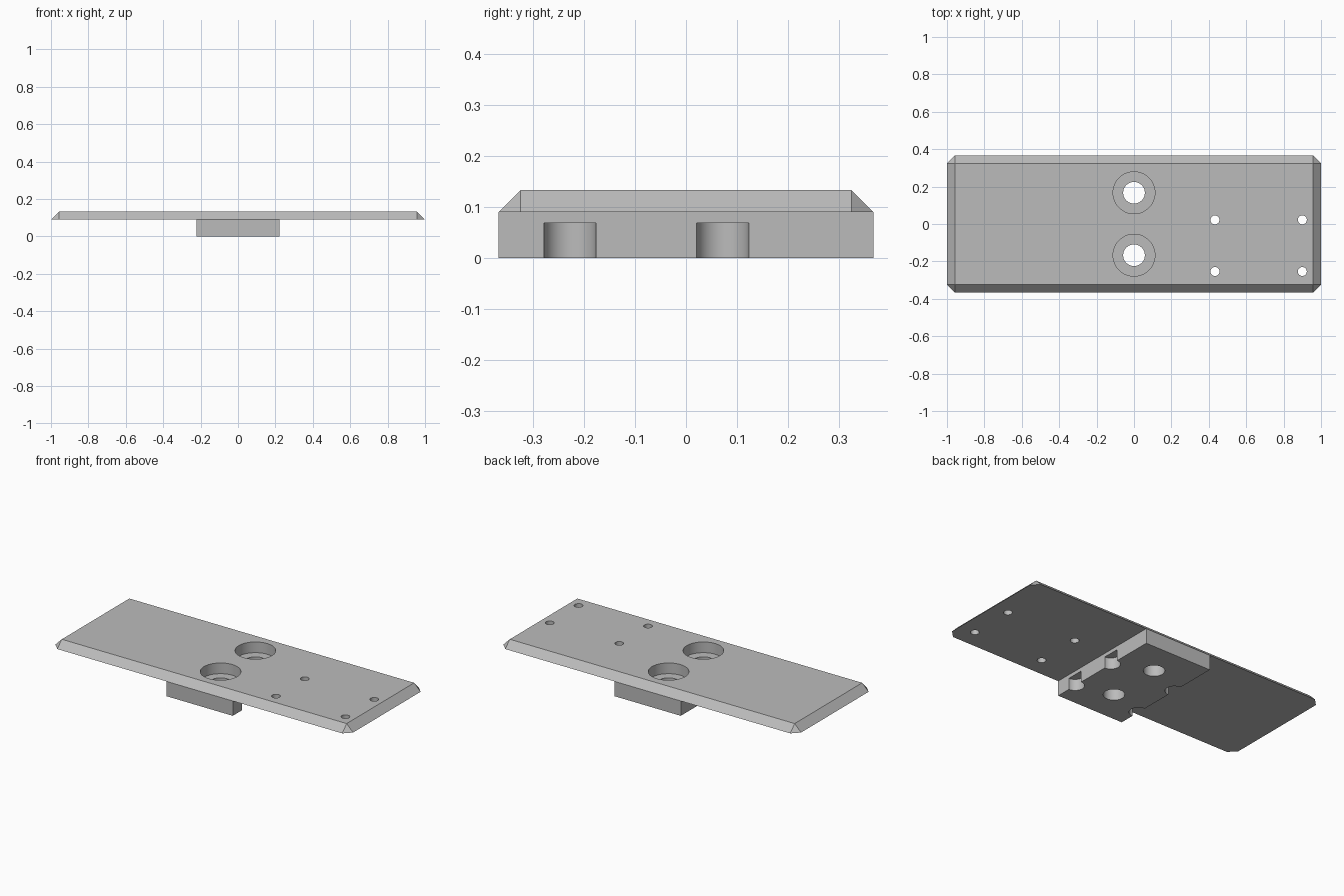
import bpy
import bmesh
import math

cube = bpy.data.objects.get("Cube")
if cube:
    bpy.data.objects.remove(cube, do_unlink=True)

HALF_X, HALF_Y = 1.0, 0.367
BLOCK_X = 0.222
SEAM, TOP = 0.09, 0.133
BEVEL = TOP - SEAM
POCKET = 0.068

grey = bpy.data.materials.new("plain grey")
grey.use_nodes = True
colour = (0.5, 0.5, 0.5, 1)
grey.diffuse_color = colour
grey.node_tree.nodes["Principled BSDF"].inputs["Base Color"].default_value = colour


def finish(name, bm):
    bmesh.ops.recalc_face_normals(bm, faces=bm.faces)
    mesh = bpy.data.meshes.new(name)
    bm.to_mesh(mesh)
    bm.free()
    mesh.materials.append(grey)
    obj = bpy.data.objects.new(name, mesh)
    bpy.context.collection.objects.link(obj)
    return obj


def cylinder(name, x, y, radius, low, high, sides=64):
    bm = bmesh.new()
    bmesh.ops.create_cone(bm, cap_ends=True, segments=sides,
                          radius1=radius, radius2=radius, depth=high - low)
    bmesh.ops.translate(bm, verts=bm.verts, vec=(x, y, (low + high) / 2))
    return finish(name, bm)


def combine(target, tool, operation):
    tool.hide_render = True
    mod = target.modifiers.new(tool.name, 'BOOLEAN')
    mod.operation = operation
    mod.solver = 'EXACT'
    mod.object = tool
    bpy.context.view_layer.objects.active = target
    bpy.ops.object.modifier_apply(modifier=mod.name)
    bpy.data.objects.remove(tool, do_unlink=True)


# Plate: octagonal underside hulled to a smaller rectangular top
bm = bmesh.new()
for sx in (-1, 1):
    for sy in (-1, 1):
        inner_x, inner_y = sx * (HALF_X - BEVEL), sy * (HALF_Y - BEVEL)
        bm.verts.new((sx * HALF_X, inner_y, SEAM))
        bm.verts.new((inner_x, sy * HALF_Y, SEAM))
        bm.verts.new((inner_x, inner_y, TOP))
bmesh.ops.convex_hull(bm, input=bm.verts)
bmesh.ops.dissolve_limit(bm, angle_limit=math.radians(1),
                         verts=bm.verts, edges=bm.edges)
plate = finish("mounting_plate", bm)

# Block under the middle of the plate
bm = bmesh.new()
bmesh.ops.create_cube(bm, size=1)
bmesh.ops.scale(bm, verts=bm.verts, vec=(2 * BLOCK_X, 2 * HALF_Y, SEAM))
bmesh.ops.translate(bm, verts=bm.verts, vec=(0, 0, SEAM / 2))
combine(plate, finish("base_block", bm), 'UNION')

# Two counterbored holes through plate and block
for y in (-0.167, 0.167):
    combine(plate, cylinder("counterbore", 0, y, 0.112, POCKET, 0.3), 'DIFFERENCE')
    combine(plate, cylinder("bolt_hole", 0, y, 0.058, -0.1, 0.3), 'DIFFERENCE')

# Half-round notches in both long sides of the block
for x in (-BLOCK_X, BLOCK_X):
    for y in (-0.227, 0.072):
        combine(plate, cylinder("side_notch", x, y, 0.051, -0.1, POCKET), 'DIFFERENCE')

# Four small screw holes at the left end
for x in (0.433, 0.9):
    for y in (-0.254, 0.022):
        combine(plate, cylinder("screw_hole", x, y, 0.024, -0.1, 0.3, 32), 'DIFFERENCE')

# Smooth the bores, keep the edges crisp
bpy.ops.object.select_all(action='DESELECT')
plate.select_set(True)
bpy.context.view_layer.objects.active = plate
bpy.ops.object.shade_smooth_by_angle(angle=math.radians(30))
